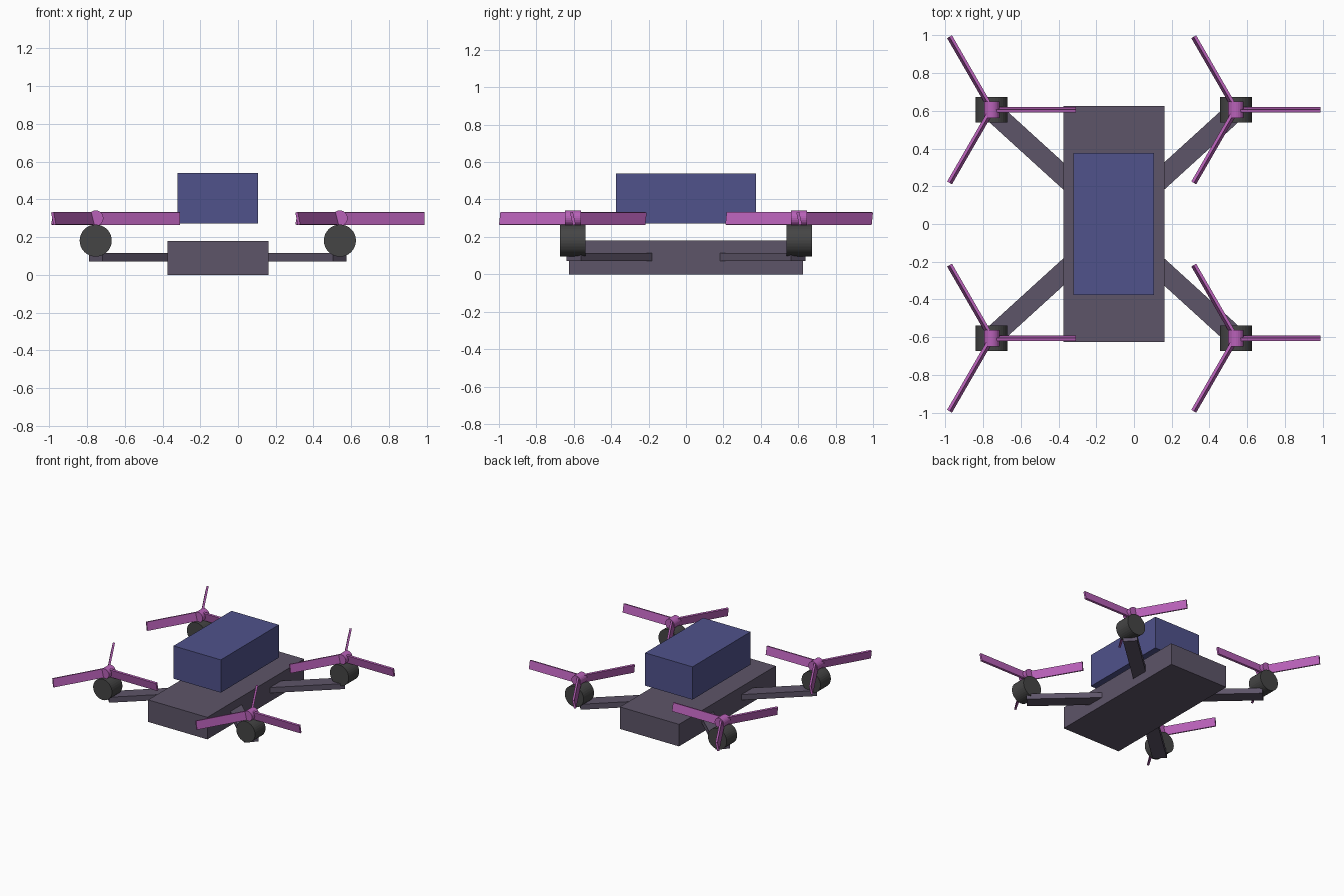
import bpy
from math import radians, atan2, hypot, pi
from mathutils import Matrix, Vector

if "Cube" in bpy.data.objects:
    bpy.data.objects.remove(bpy.data.objects["Cube"])

CX = -0.107          # body centre line
MX, MY = 0.647, 0.605  # motor offsets from the body centre


def material(name, rgb):
    m = bpy.data.materials.new(name)
    m.diffuse_color = (*rgb, 1)
    m.use_nodes = True
    m.node_tree.nodes["Principled BSDF"].inputs["Base Color"].default_value = m.diffuse_color
    return m


frame_mat = material("frame_grey_purple", (0.11, 0.09, 0.14))
battery_mat = material("battery_blue", (0.08, 0.085, 0.26))
motor_mat = material("motor_dark", (0.06, 0.06, 0.06))
prop_mat = material("propeller_pink", (0.48, 0.12, 0.48))


def finish(name, mat):
    ob = bpy.context.object
    ob.name = name
    ob.data.materials.append(mat)
    return ob


def box(name, size, mat, matrix):
    bpy.ops.mesh.primitive_cube_add(size=1)
    ob = finish(name, mat)
    ob.data.transform(matrix @ Matrix.Diagonal((*size, 1)))
    return ob


def cylinder_y(name, r, length, loc, mat, sides):
    bpy.ops.mesh.primitive_cylinder_add(vertices=sides, radius=r, depth=length,
                                        location=loc, rotation=(pi / 2, 0, 0))
    return finish(name, mat)


def move(x, y, z):
    return Matrix.Translation((x, y, z))


# Body slab and the battery floating above it
box("body", (0.535, 1.25, 0.18), frame_mat, move(CX, 0, 0.09))
box("battery", (0.428, 0.75, 0.268), battery_mat, move(CX, 0, 0.406))

for sx, side in ((-1, "left"), (1, "right")):
    for sy, end in ((-1, "front"), (1, "back")):
        tag = f"{end}_{side}"
        x, y = CX + sx * MX, sy * MY

        # Diagonal arm from inside the body to the motor
        a = Vector((CX + sx * 0.2, sy * 0.193))
        b = Vector((x, sy * 0.6))
        d, mid = b - a, (a + b) / 2
        box("arm_" + tag, (hypot(*d), 0.107, 0.045), frame_mat,
            move(mid.x, mid.y, 0.0925) @ Matrix.Rotation(atan2(d.y, d.x), 4, 'Z'))

        # Motor drum and propeller hub, both lying along y
        cylinder_y("motor_" + tag, 0.085, 0.135, (x, y, 0.181), motor_mat, 32)
        cylinder_y("hub_" + tag, 0.041, 0.086, (x, y, 0.3), prop_mat, 24)

        # Three pitched blades
        for i in range(3):
            box(f"blade_{tag}_{i + 1}", (0.447, 0.016, 0.068), prop_mat,
                move(x, y, 0.298) @ Matrix.Rotation(radians(120 * i), 4, 'Z')
                @ move(0.2235, 0, 0) @ Matrix.Rotation(radians(12), 4, 'X'))
